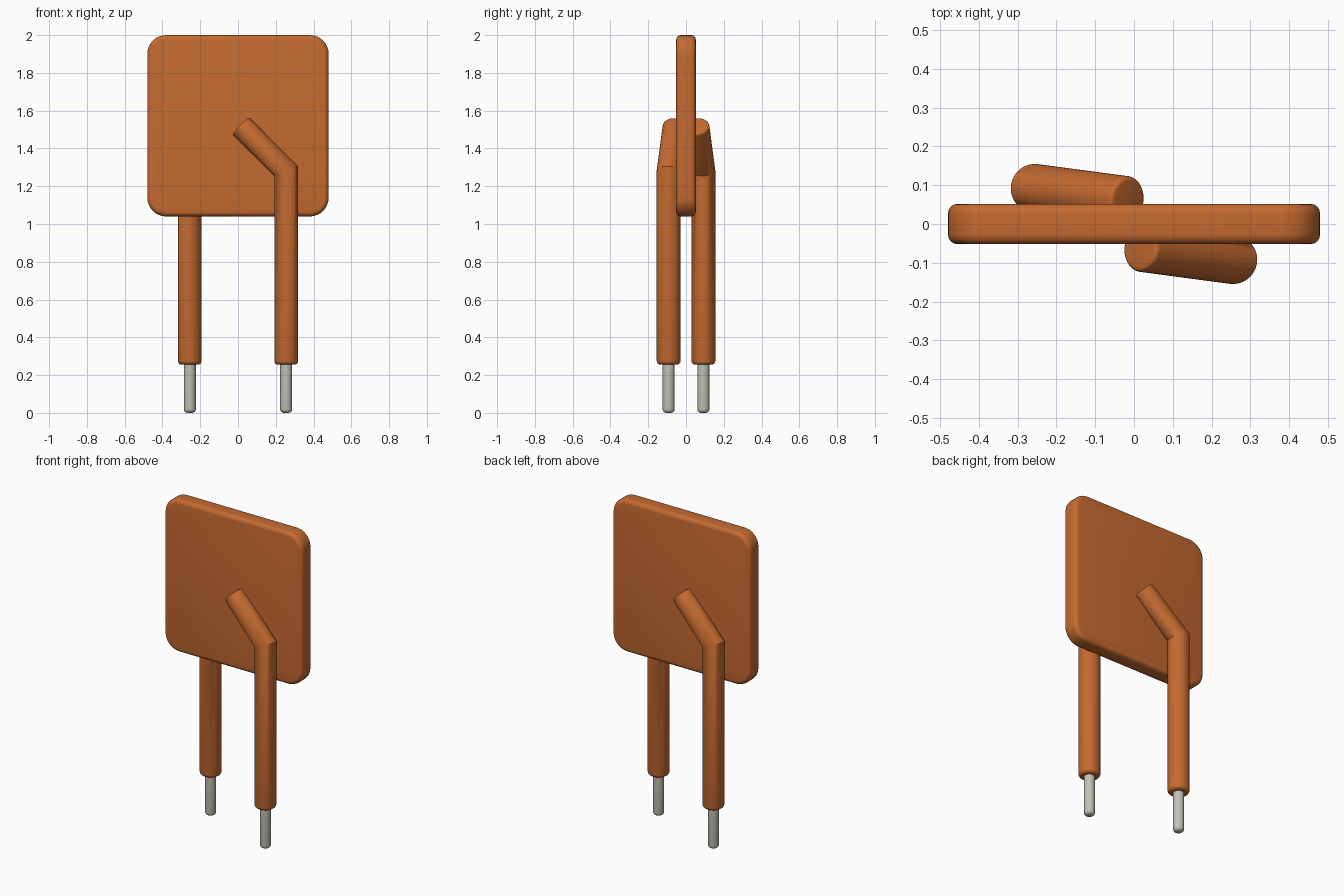
import bpy, bmesh, math
from mathutils import Vector

if "Cube" in bpy.data.objects:
    bpy.data.objects.remove(bpy.data.objects["Cube"], do_unlink=True)


def material(name, rgb):
    m = bpy.data.materials.new(name)
    m.use_nodes = True
    m.diffuse_color = (*rgb, 1)
    m.node_tree.nodes["Principled BSDF"].inputs["Base Color"].default_value = (*rgb, 1)
    return m


ORANGE = material("orange coating", (0.56, 0.145, 0.03))
METAL = material("bare wire", (0.54, 0.54, 0.47))


def finish(bm, name, mat, angle=35):
    bmesh.ops.recalc_face_normals(bm, faces=bm.faces)
    mesh = bpy.data.meshes.new(name)
    bm.to_mesh(mesh)
    bm.free()
    obj = bpy.data.objects.new(name, mesh)
    bpy.context.collection.objects.link(obj)
    mesh.materials.append(mat)
    bpy.ops.object.select_all(action='DESELECT')
    obj.select_set(True)
    bpy.context.view_layer.objects.active = obj
    bpy.ops.object.shade_smooth_by_angle(angle=math.radians(angle))
    return obj


def loft(bm, rings):
    loops = [[bm.verts.new(p) for p in ring] for ring in rings]
    n = len(loops[0])
    for a, b in zip(loops, loops[1:]):
        for i in range(n):
            j = (i + 1) % n
            bm.faces.new((a[i], a[j], b[j], b[i]))
    bm.faces.new(loops[0])
    bm.faces.new(loops[-1])


def rounding(size, steps=4):
    # (inset, distance from the end) pairs of a quarter round
    angles = [math.pi / 2 * k / steps for k in range(steps + 1)]
    return [(size * (1 - math.sin(a)), size * (1 - math.cos(a))) for a in angles]


def circle(r, sides=32):
    return [Vector((r * math.cos(t), r * math.sin(t), 0))
            for t in (2 * math.pi * i / sides for i in range(sides))]


# Square plate: rounded outline, then softened rims
bm = bmesh.new()
bmesh.ops.create_cube(bm, size=1)
for v in bm.verts:
    v.co = Vector((v.co.x * 0.96, v.co.y * 0.104, v.co.z * 0.96 + 1.52))
corners = [e for e in bm.edges if abs(e.verts[0].co.y - e.verts[1].co.y) > 0.05]
bmesh.ops.bevel(bm, geom=corners, offset=0.1, segments=8, profile=0.5, affect='EDGES')
rims = [e for e in bm.edges if abs(e.verts[0].co.y - e.verts[1].co.y) < 0.001]
bmesh.ops.bevel(bm, geom=rims, offset=0.025, segments=4, profile=0.5, affect='EDGES')
finish(bm, "plate", ORANGE)

# Coated lead: straight tube mitred into a slanted arm that meets the plate
FOOT = Vector((0.255, -0.092, 0.255))
ELBOW = Vector((0.255, -0.092, 1.28))
TIP = Vector((0.015, -0.06, 1.52))
RADIUS = 0.063
arm = (TIP - ELBOW).normalized()
mitre = arm + Vector((0, 0, 1))


def on_mitre(o):
    return o - Vector((0, 0, o.dot(mitre) / mitre.z))


def across_arm(o):
    m = on_mitre(o)
    return m - arm * m.dot(arm)


def lead(name, turn):
    bm = bmesh.new()
    rings = [[FOOT + Vector((0, 0, h)) + o for o in circle(RADIUS - inset)]
             for inset, h in rounding(0.02)]
    rings.append([ELBOW + on_mitre(o) for o in circle(RADIUS)])
    rings += [[TIP - arm * h + across_arm(o) for o in circle(RADIUS - inset)]
              for inset, h in reversed(rounding(0.012))]
    loft(bm, rings)
    finish(bm, name + "_lead", ORANGE).rotation_euler.z = turn

    # Bare wire end
    bm = bmesh.new()
    base = Vector((FOOT.x, FOOT.y, 0))
    rings = [[base + Vector((0, 0, h)) + o for o in circle(0.032 - inset)]
             for inset, h in rounding(0.02)]
    rings.append([base + Vector((0, 0, 0.3)) + o for o in circle(0.032)])
    loft(bm, rings)
    finish(bm, name + "_wire_end", METAL).rotation_euler.z = turn


lead("front", 0)
lead("back", math.pi)
